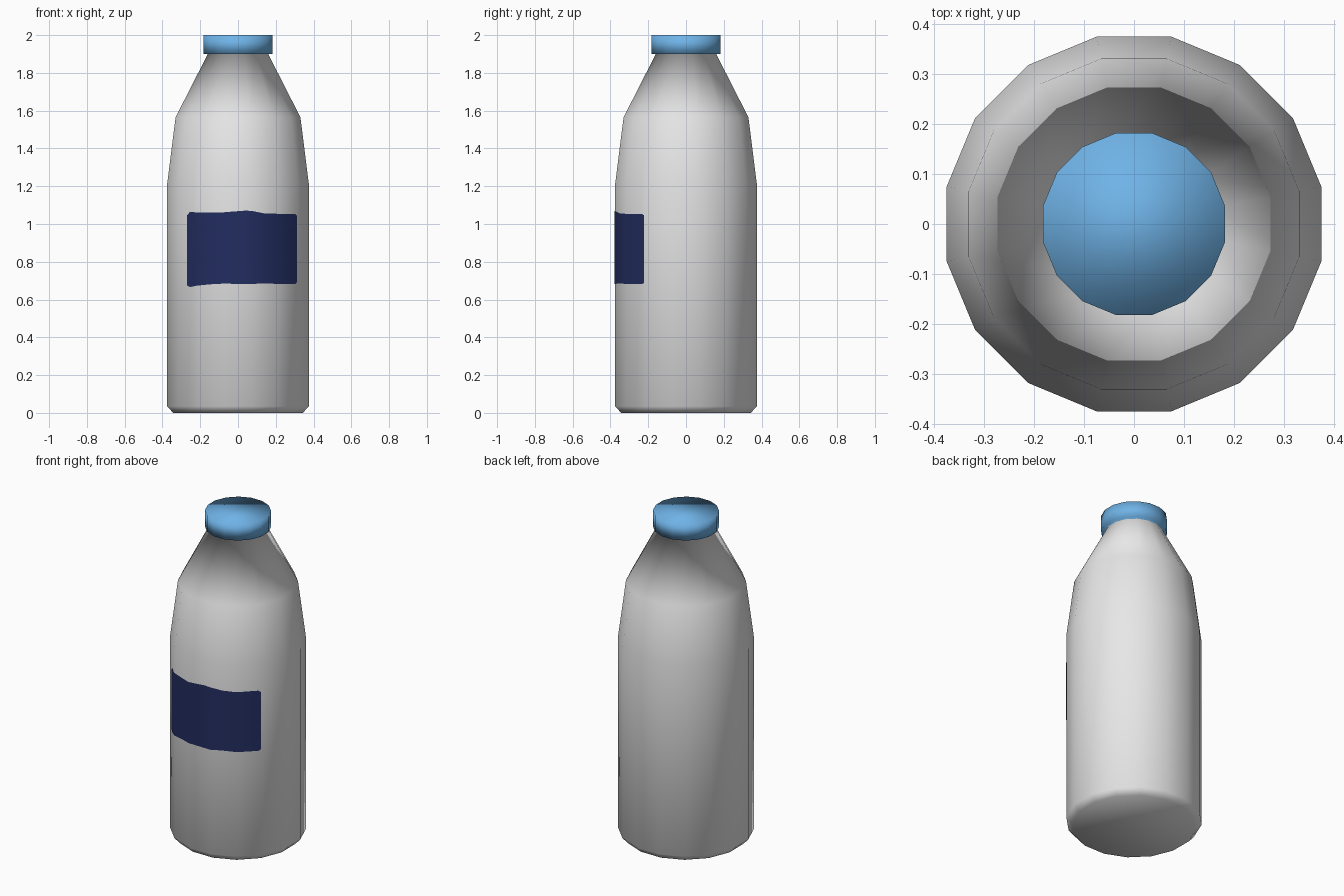
import bpy, bmesh, math

if "Cube" in bpy.data.objects:
    bpy.data.objects.remove(bpy.data.objects["Cube"])

SIDES = 16
STEP = 2 * math.pi / SIDES


def material(name, rgb):
    m = bpy.data.materials.new(name)
    m.diffuse_color = (*rgb, 1)
    m.use_nodes = True
    m.node_tree.nodes["Principled BSDF"].inputs["Base Color"].default_value = m.diffuse_color
    return m


def finish(bm, name, mats):
    for f in bm.faces:
        f.smooth = True
    me = bpy.data.meshes.new(name)
    bm.to_mesh(me)
    bm.free()
    for m in mats:
        me.materials.append(m)
    ob = bpy.data.objects.new(name, me)
    bpy.context.collection.objects.link(ob)
    return ob


white = material("milk white", (0.8, 0.8, 0.8))
blue = material("cap blue", (0.16, 0.45, 0.8))
navy = material("label navy", (0.016, 0.026, 0.115))

# Bottle: lathed profile (radius, height), base to cap
BODY_R = 0.382
profile = [(0.35, 0), (BODY_R, 0.035), (BODY_R, 1.215), (0.337, 1.565),
           (0.163, 1.9), (0.1855, 1.9), (0.1855, 2.0)]
bm = bmesh.new()
rings = [[bm.verts.new((r * math.cos((i + 0.5) * STEP), r * math.sin((i + 0.5) * STEP), z))
          for i in range(SIDES)] for r, z in profile]
for a, b in zip(rings, rings[1:]):
    for i in range(SIDES):
        j = (i + 1) % SIDES
        bm.faces.new((a[i], a[j], b[j], b[i]))
bm.faces.new(rings[0][::-1])
bm.faces.new(rings[-1])
# Cap colour by height
for f in bm.faces:
    f.material_index = 1 if f.calc_center_median().z > 1.89 else 0
finish(bm, "bottle", [white, blue])


# Label: thin plate wrapped on the front facets
def front_y(x, r):
    """y of the front of the 16-sided body at a given x."""
    k = round(math.asin(x / r) / STEP)
    a = k * STEP
    return -(r * math.cos(STEP / 2) - x * math.sin(a)) / math.cos(a)


R = BODY_R + 0.003
vx = [R * math.sin((k + 0.5) * STEP) for k in (-2, -1, 0, 1)]
outline = [(-0.27, 0.675, 1.045), (-0.255, 0.666, 1.064), (vx[0], 0.674, 1.061),
           (-0.12, 0.683, 1.061), (vx[1], 0.684, 1.062), (0.04, 0.683, 1.071),
           (vx[2], 0.683, 1.069), (0.14, 0.685, 1.056), (vx[3], 0.683, 1.054),
           (0.302, 0.681, 1.054), (0.312, 0.69, 1.045)]
bm = bmesh.new()
cols = [[bm.verts.new((x, front_y(x, R), z)) for z in (lo, hi)] for x, lo, hi in outline]
for a, b in zip(cols, cols[1:]):
    bm.faces.new((a[0], b[0], b[1], a[1]))
finish(bm, "label", [navy])
